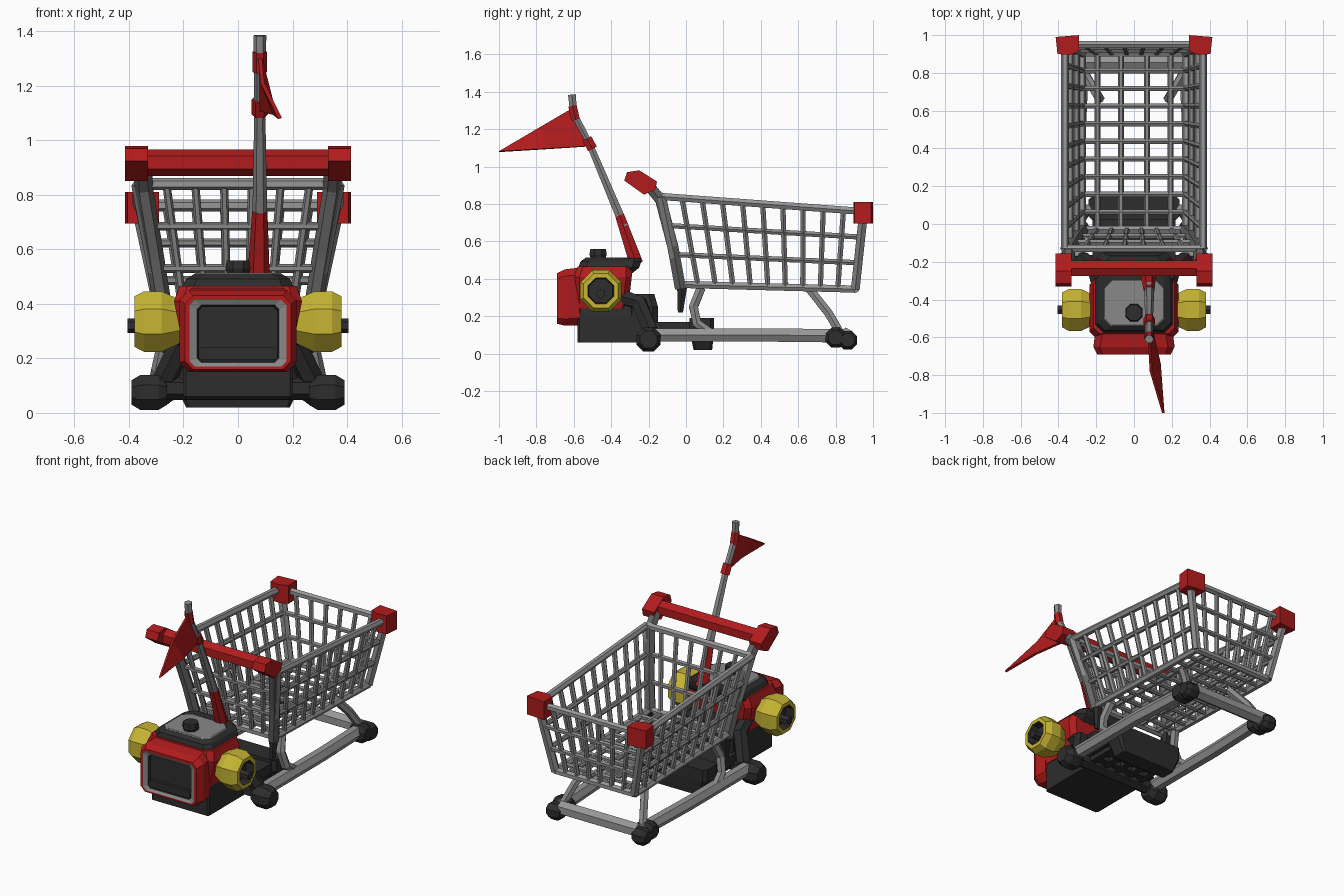
import bpy, bmesh, math
from mathutils import Vector

if "Cube" in bpy.data.objects:
    bpy.data.objects.remove(bpy.data.objects["Cube"])


def material(name, rgb):
    m = bpy.data.materials.new(name)
    m.diffuse_color = (*rgb, 1)
    m.use_nodes = True
    m.node_tree.nodes["Principled BSDF"].inputs["Base Color"].default_value = m.diffuse_color
    return m


GREY = material("metal grey", (0.25, 0.25, 0.25))
LIGHT = material("light metal grey", (0.31, 0.31, 0.31))
STEEL = material("dark steel", (0.13, 0.13, 0.13))
DARK = material("dark rubber", (0.026, 0.026, 0.026))
RED = material("red", (0.44, 0.011, 0.012))
YELLOW = material("yellow", (0.57, 0.46, 0.033))


def finish(name, bm, mats, mirror=False):
    bmesh.ops.recalc_face_normals(bm, faces=bm.faces)
    me = bpy.data.meshes.new(name)
    bm.to_mesh(me)
    bm.free()
    for m in mats:
        me.materials.append(m)
    ob = bpy.data.objects.new(name, me)
    bpy.context.collection.objects.link(ob)
    if mirror:
        ob.modifiers.new("mirror", 'MIRROR')
    return ob


def skin(bm, rings, bands=None):
    """Bridge a list of point rings and cap both ends; bands = material per band, last one = end cap."""
    vs = [[bm.verts.new(p) for p in r] for r in rings]
    n = len(vs[0])
    for k in range(len(vs) - 1):
        for i in range(n):
            j = (i + 1) % n
            f = bm.faces.new((vs[k][i], vs[k][j], vs[k + 1][j], vs[k + 1][i]))
            f.material_index = bands[k] if bands else 0
    bm.faces.new(vs[0][::-1]).material_index = bands[0] if bands else 0
    bm.faces.new(vs[-1]).material_index = bands[-1] if bands else 0


def loft(name, rings, mats, bands=None, mirror=False):
    bm = bmesh.new()
    skin(bm, rings, bands)
    return finish(name, bm, mats, mirror)


def tubes(name, paths, r, mat, sides=6, mirror=False):
    """Polyline tubes; r is one radius or a list of radii along each path."""
    bm = bmesh.new()
    for path in paths:
        pts = [Vector(p) for p in path]
        rings = []
        for i, p in enumerate(pts):
            t = (pts[min(i + 1, len(pts) - 1)] - pts[max(i - 1, 0)]).normalized()
            ref = Vector((1, 0, 0)) if abs(t.x) < 0.8 else Vector((0, 0, 1))
            a = t.cross(ref).normalized()
            b = t.cross(a)
            rad = r[i] if isinstance(r, list) else r
            rings.append([p + rad * (math.cos(w) * a + math.sin(w) * b)
                          for w in [2 * math.pi * (k + 0.5) / sides for k in range(sides)]])
        skin(bm, rings)
    return finish(name, bm, [mat], mirror)


def oct_rect(hu, u0, u1, c):
    """Chamfered rectangle: half width hu, from u0 to u1, chamfer c."""
    return [(-hu + c, u0), (hu - c, u0), (hu, u0 + c), (hu, u1 - c),
            (hu - c, u1), (-hu + c, u1), (-hu, u1 - c), (-hu, u0 + c)]


def y_ring(y, hx, z0, z1, c):
    return [(x, y, z) for x, z in oct_rect(hx, z0, z1, c)]


def z_ring(z, hx, y0, y1, c):
    return [(x, y, z) for x, y in oct_rect(hx, y0, y1, c)]


def x_disc(x, r, y, z, n=8):
    return [(x, y + r * math.cos(2 * math.pi * (k + .5) / n),
             z + r * math.sin(2 * math.pi * (k + .5) / n)) for k in range(n)]


def wheel(name, x0, x1, r, y, z):
    w = (x1 - x0) * 0.25
    loft(name, [x_disc(x0, r * .7, y, z), x_disc(x0 + w, r, y, z), x_disc(x1 - w, r, y, z),
                x_disc(x1, r * .7, y, z)], [DARK], mirror=True)


# Basket: a tapered box, s = 0 front .. 1 rear, h = 0 bottom .. 1 top, e = -1 .. 1 across
def basket(s, h, e):
    y0, y1 = -0.03 - 0.10 * h, 0.905 + 0.045 * h
    z0, z1 = 0.37 + 0.47 * h, 0.345 + 0.415 * h
    return (e * (0.275 + 0.09 * h), y0 + (y1 - y0) * s, z0 + (z1 - z0) * s)


def loop(h):
    c = [(0, -1), (1, -1), (1, 1), (0, 1), (0, -1)]
    return [[basket(s, h, e), basket(s2, h, e2)] for (s, e), (s2, e2) in zip(c, c[1:])]


tubes("basket_rims", loop(0) + loop(1), 0.022, LIGHT)
tubes("basket_middle_rails", loop(0.34) + loop(0.67), 0.016, GREY)
tubes("basket_corner_posts", [[basket(s, 0, e), basket(s, 1, e)] for s in (0, 1) for e in (-1, 1)], 0.027, GREY)
steps = [i / 10 for i in range(1, 10)]
tubes("basket_side_bars", [[basket(s, 0, e), basket(s, 1, e)] for s in steps for e in (-1, 1)], 0.016, GREY)
across = [-0.72, -0.43, -0.14, 0.14, 0.43, 0.72]
tubes("basket_end_bars", [[basket(s, 0, e), basket(s, 1, e)] for s in (0, 1) for e in across], 0.015, GREY)
tubes("basket_floor_bars", [[basket(s, 0, -1), basket(s, 0, 1)] for s in steps]
      + [[basket(0, 0, e), basket(1, 0, e)] for e in (-0.7, -0.25, 0.25, 0.7)], 0.016, GREY)

# Red corner blocks at the rear of the basket
loft("rear_corner_block", [[(x, y, z) for x, y in ((.29, .915), (.34, .895), (.405, .90), (.415, .99), (.29, 1.0))]
                           for z in (0.695, 0.81)], [RED], mirror=True)

# Handle with angular end blocks and the posts that carry it
tubes("handle_bar", [[(-.35, -.235, .918), (.35, -.235, .918)]], 0.048, RED)
end = [(-.33, .925), (-.315, .97), (-.25, .98), (-.155, .92), (-.165, .875), (-.225, .85)]
loft("handle_end_block", [[(x, y, z) for y, z in end] for x in (0.33, 0.415)], [RED], mirror=True)
tubes("handle_post", [[(.35, -.2, .9), (.345, -.135, .82), (.305, -.07, .57), (.27, -.03, .35)]],
      0.034, STEEL, mirror=True)
tubes("basket_front_foot", [[(.265, -.02, .37), (.26, -.03, .22)]], [0.032, 0.016], DARK, mirror=True)

# Lower frame and legs
tubes("lower_side_rail", [[(.30, -.2, .10), (.30, .4, .10), (.28, .84, .095)]], 0.041, LIGHT, mirror=True)
tubes("lower_rear_rail", [[(-.27, .855, .095), (.27, .855, .095)]], 0.044, LIGHT)
tubes("rear_leg", [[(.28, .83, .10), (.24, .76, .22), (.18, .66, .345)]], 0.026, GREY, mirror=True)
tubes("middle_leg", [[(.30, .13, .11), (.29, .06, .16), (.27, .04, .25), (.25, .08, .35)]], 0.028, GREY, mirror=True)

# Wheels
wheel("front_wheel", 0.26, 0.39, 0.07, -0.20, 0.075)
wheel("rear_wheel", 0.25, 0.345, 0.054, 0.865, 0.072)
wheel("rear_wheel_hub", 0.235, 0.345, 0.058, 0.80, 0.085)
tubes("front_axle", [[(-.3, -.2, .09), (.3, -.2, .09)]], 0.042, DARK)

# Dark deck between the wheels, with a slatted underside and a rear step
loft("deck", [z_ring(z, .22, -.22, .12, .02) for z in (.11, .17)], [DARK])
loft("deck_step", [z_ring(.02, .19, .04, .14, .01), z_ring(.12, .24, .02, .15, .02),
                   z_ring(.19, .24, .02, .15, .02)], [DARK])
tubes("deck_slats", [[(x, -.2, .10), (x, .1, .10)] for x in (-.18, -.09, 0, .09, .18)]
      + [[(-.2, y, .10), (.2, y, .10)] for y in (-.12, -.03)], 0.028, DARK, sides=4)

# Hitch between motor and cart
tubes("hitch_arm", [[(.17, -.36, .31), (.2, -.25, .27), (.27, -.19, .12)]], 0.045, DARK, mirror=True)
loft("hitch_block", [z_ring(.15, .2, -.32, -.15, .03), z_ring(.25, .2, -.32, -.15, .03),
                     z_ring(.32, .15, -.32, -.17, .03)], [DARK])

# Motor base
loft("motor_base", [z_ring(.06, .2, -.58, -.2, .01), z_ring(.2, .2, -.58, -.2, .01),
                    z_ring(.28, .19, -.57, -.29, .01)], [DARK])

# Motor body and the front housing with its recessed dark panel
loft("motor_body", [z_ring(.24, .2, -.6, -.31, .03), z_ring(.41, .235, -.6, -.29, .03),
                    z_ring(.465, .215, -.58, -.29, .03)], [RED])
loft("front_housing", [y_ring(-.57, .205, .15, .46, .04), y_ring(-.65, .215, .15, .45, .035),
                       y_ring(-.69, .195, .16, .43, .03), y_ring(-.69, .178, .17, .415, .02),
                       y_ring(-.68, .15, .185, .395, .015), y_ring(-.665, .145, .19, .39, .015)],
     [RED, GREY, DARK], [0, 0, 0, 1, 2, 2])
loft("front_panel_lip", [y_ring(y, .145, .195, .24, .01) for y in (-.66, -.685)], [DARK])

# Top cap: dark sides, grey lid, dark knob
loft("top_cap", [z_ring(.42, .19, -.56, -.3, .03), z_ring(.46, .205, -.575, -.25, .04),
                 z_ring(.492, .19, -.565, -.24, .04), z_ring(.51, .16, -.54, -.24, .04)],
     [DARK, GREY], [0, 0, 0, 0])
loft("top_cap_lid", [z_ring(.49, .185, -.56, -.3, .04), z_ring(.514, .155, -.535, -.3, .04)], [GREY])
tubes("knob", [[(0, -.47, .49), (0, -.47, .53), (0, -.47, .56)]], [.035, .05, .045], DARK, sides=8)

# Side lamps: yellow drums with a dark recess and axle
drum = [(.2, .08), (.24, .1), (.28, .12), (.345, .12), (.38, .1), (.38, .075), (.33, .068)]
loft("side_lamp", [x_disc(x, r, -.455, .335) for x, r in drum], [YELLOW, DARK], [0, 0, 0, 0, 0, 1, 1], mirror=True)
tubes("lamp_axle", [[(.3, -.455, .32), (.405, -.455, .32)]], 0.026, DARK, mirror=True)

# Flagpole with red sleeve, collar and flag
tubes("pole_sleeve", [[(.075, -.265, .48), (.08, -.355, .74)]], [.042, .028], RED)
tubes("pole", [[(.08, -.33, .68), (.08, -.515, 1.12), (.08, -.6, 1.28), (.08, -.61, 1.385)]],
      [.028, .02, .022, .024], GREY)
tubes("pole_collar", [[(.08, -.5, 1.095), (.08, -.53, 1.15)]], 0.03, RED)
tubes("pole_upper_collar", [[(.08, -.59, 1.25), (.08, -.607, 1.325)]], 0.026, RED)
bm = bmesh.new()
a, b, c, d, e = [bm.verts.new(p) for p in ((.08, -.61, 1.31), (.08, -.50, 1.11), (.155, -1.0, 1.08),
                                           (.09, -.78, 1.21), (.135, -.74, 1.095))]
bm.faces.new((a, b, e, d))
bm.faces.new((d, e, c))
flag = finish("flag", bm, [RED])
mod = flag.modifiers.new("thickness", 'SOLIDIFY')
mod.thickness = 0.014
mod.offset = 0
